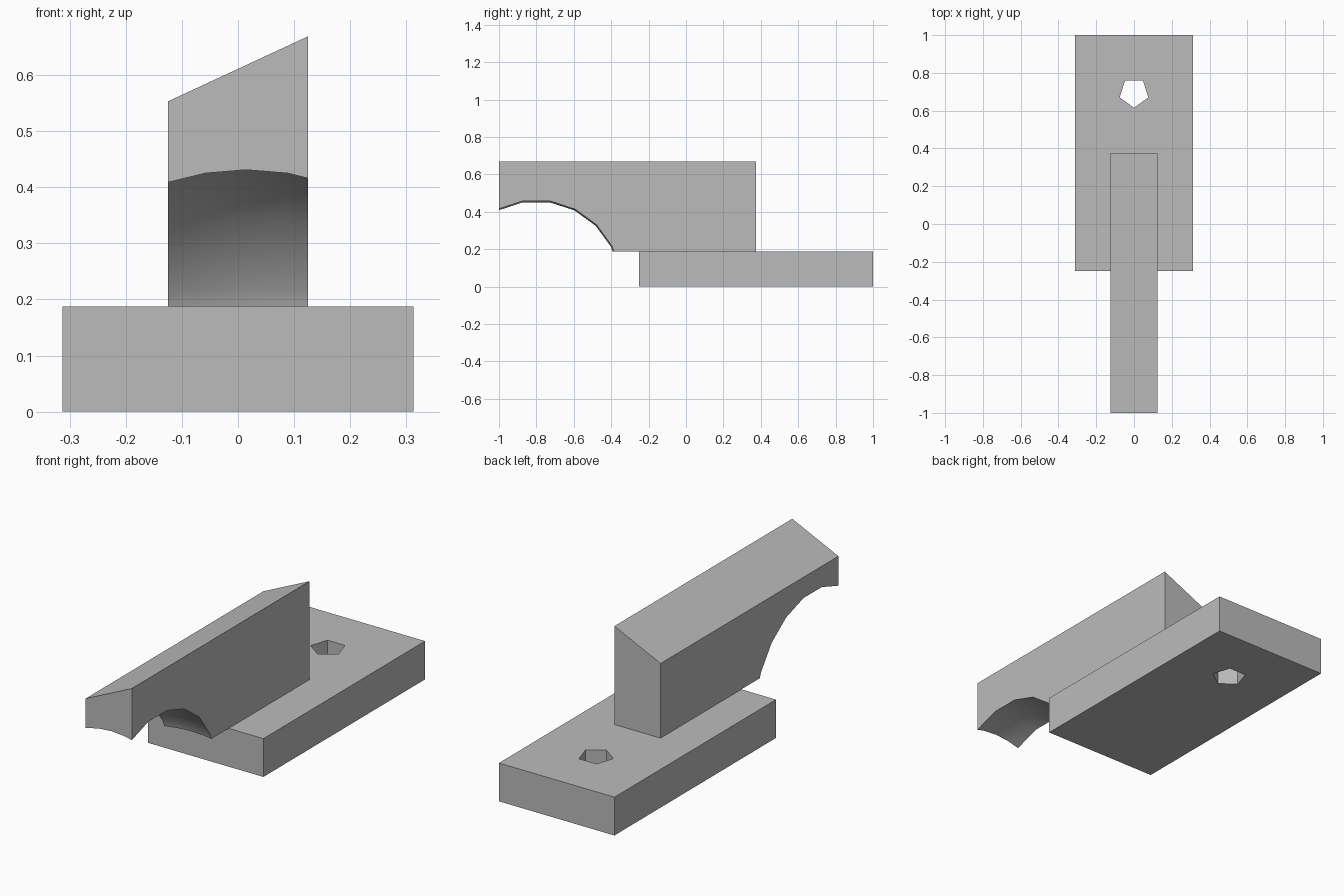
import bpy, bmesh, math
from mathutils import Matrix

cube = bpy.data.objects.get("Cube")
if cube:
    bpy.data.objects.remove(cube, do_unlink=True)

grey = bpy.data.materials.new("plain grey")
grey.use_nodes = True
colour = (0.5, 0.5, 0.5, 1)
grey.diffuse_color = colour
grey.node_tree.nodes["Principled BSDF"].inputs["Base Color"].default_value = colour


def make_object(name, bm):
    bmesh.ops.recalc_face_normals(bm, faces=bm.faces[:])
    mesh = bpy.data.meshes.new(name)
    bm.to_mesh(mesh)
    bm.free()
    mesh.materials.append(grey)
    obj = bpy.data.objects.new(name, mesh)
    bpy.context.collection.objects.link(obj)
    return obj


def prism(name, profile, start, depth):
    """Extrude a closed profile of points by a depth vector."""
    bm = bmesh.new()
    face = bm.faces.new([bm.verts.new(start(a, b)) for a, b in profile])
    out = bmesh.ops.extrude_face_region(bm, geom=[face])
    moved = [g for g in out["geom"] if isinstance(g, bmesh.types.BMVert)]
    bmesh.ops.translate(bm, vec=depth, verts=moved)
    return make_object(name, bm)


def cut(target, cutter):
    """Subtract the cutter and keep the result as plain mesh."""
    cutter.hide_render = True
    mod = target.modifiers.new("cut", 'BOOLEAN')
    mod.operation, mod.solver, mod.object = 'DIFFERENCE', 'EXACT', cutter
    bpy.ops.object.select_all(action='DESELECT')
    target.select_set(True)
    bpy.context.view_layer.objects.active = target
    bpy.ops.object.modifier_apply(modifier=mod.name)
    bpy.data.objects.remove(cutter, do_unlink=True)


BASE_TOP = 0.1875

# Base plate with a five-sided through hole
w = 0.3125
base = prism("base_plate", [(-w, -0.25), (w, -0.25), (w, 1), (-w, 1)],
             lambda x, y: (x, y, 0), (0, 0, BASE_TOP))
angles = [math.radians(-90 + 72 * i) for i in range(5)]
hole = prism("hole_cutter", [(0.08 * math.cos(a), 0.695 + 0.08 * math.sin(a)) for a in angles],
             lambda x, y: (x, y, -0.1), (0, 0, 0.5))
cut(base, hole)

# Overhanging bar with a sloping top
h = 0.125
bar = prism("sloped_bar", [(-h, BASE_TOP), (h, BASE_TOP), (h, 0.669), (-h, 0.553)],
            lambda x, z: (x, -1, z), (0, 1.375, 0))

# Round hollow under the overhanging end
bm = bmesh.new()
place = (Matrix.Translation((0.015, -0.8, 0.008)) @ Matrix.Rotation(math.radians(9), 4, 'X')
         @ Matrix.Rotation(math.radians(90), 4, 'Y'))
bmesh.ops.create_uvsphere(bm, u_segments=20, v_segments=20, radius=0.47, matrix=place)
cut(bar, make_object("hollow_cutter", bm))
bpy.ops.object.shade_smooth_by_angle(angle=math.radians(30))
